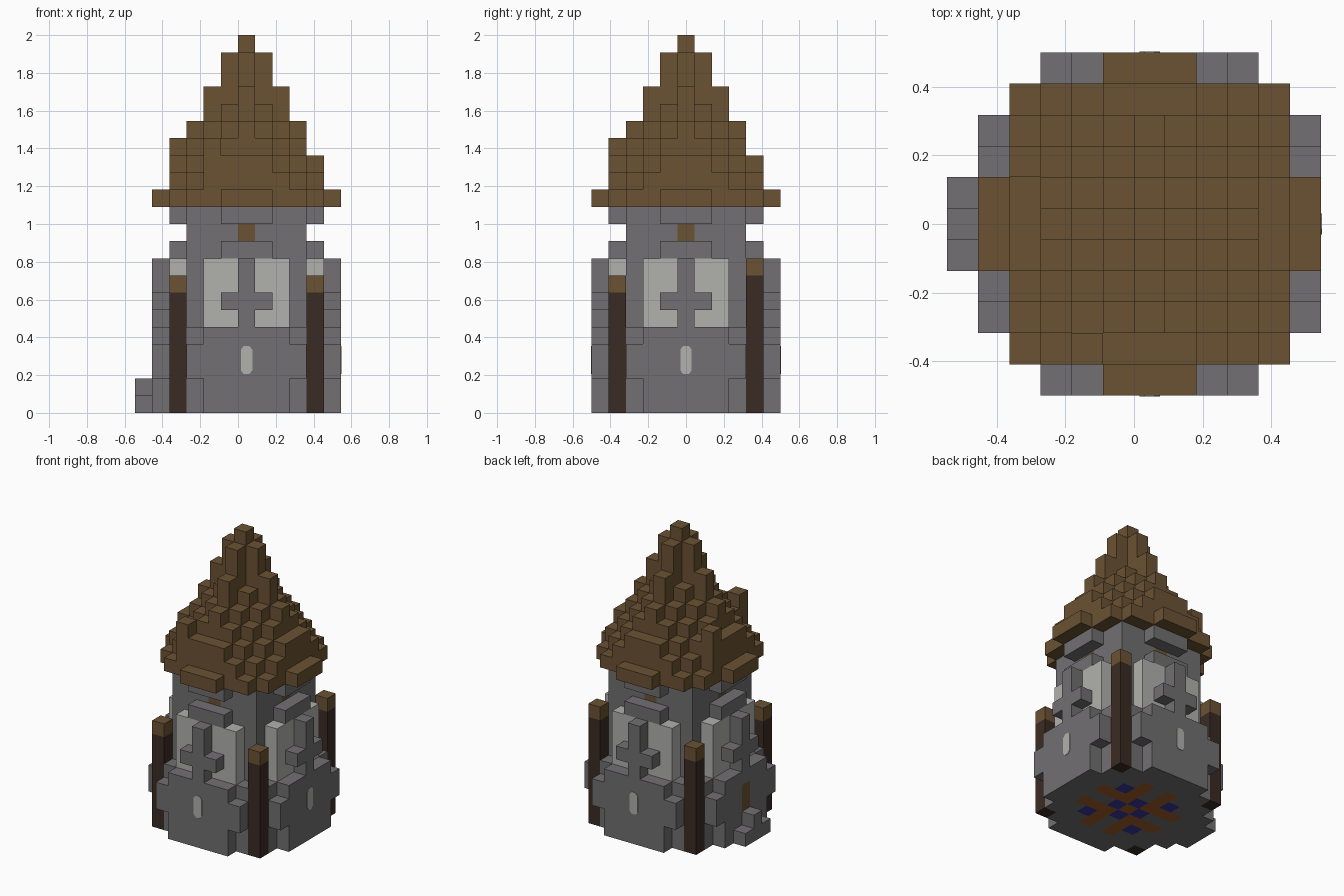
import bpy, bmesh, math
from mathutils import Vector, Matrix

cube = bpy.data.objects.get("Cube")
if cube:
    bpy.data.objects.remove(cube)

U = 1 / 11          # block size
CX = U / 2          # the tower axis is offset by half a block


def material(name, rgb):
    m = bpy.data.materials.new(name)
    m.use_nodes = True
    m.diffuse_color = (*rgb, 1)
    m.node_tree.nodes["Principled BSDF"].inputs["Base Color"].default_value = (*rgb, 1)
    return m


STONE = material("grey stone", (0.168, 0.162, 0.168))
ROOF = material("brown wood", (0.147, 0.084, 0.033))
PALE = material("pale glass", (0.44, 0.44, 0.42))
BARK = material("dark wood", (0.042, 0.024, 0.017))
RUG = material("orange brown floor", (0.35, 0.11, 0.02))
BLUE = material("blue floor", (0.04, 0.035, 0.33))


def finish(name, bm, mats):
    mesh = bpy.data.meshes.new(name)
    bm.to_mesh(mesh)
    bm.free()
    for m in mats:
        mesh.materials.append(m)
    ob = bpy.data.objects.new(name, mesh)
    bpy.context.collection.objects.link(ob)
    return ob


def block(i0, i1, j0, j1, k0, k1):
    return {(i, j, k) for i in range(i0, i1 + 1)
            for j in range(j0, j1 + 1) for k in range(k0, k1 + 1)}


def around(cells):
    """Repeat cells given as (along, outward, up) on all four sides."""
    out = set()
    for t, d, k in cells:
        out |= {(t, -d, k), (d, t, k), (-t, d, k), (-d, -t, k)}
    return out


AXES = [Vector(a) for a in ((1, 0, 0), (-1, 0, 0), (0, 1, 0), (0, -1, 0), (0, 0, 1), (0, 0, -1))]


def build(name, cells, mats, rule=None):
    """Skin a set of blocks; rule(cell, normal) picks a material slot."""
    bm = bmesh.new()
    for c in cells:
        for n in AXES:
            if tuple(int(a + b) for a, b in zip(c, n)) in cells:
                continue
            s = Vector((n.y, n.z, n.x))
            t = n.cross(s)
            mid = Vector(c) + Vector((0, 0, 0.5)) + n / 2
            corners = [mid + (s * a + t * b) / 2 for a, b in ((-1, -1), (1, -1), (1, 1), (-1, 1))]
            f = bm.faces.new([bm.verts.new(p * U + Vector((CX, 0, 0))) for p in corners])
            f.material_index = rule(c, n) if rule else 0
    bmesh.ops.remove_doubles(bm, verts=bm.verts, dist=0.001)
    return finish(name, bm, mats)


# Wide stone base with a painted floor underneath and a door on one side
base = block(-4, 4, -3, 3, 0, 4) | block(-3, 3, -4, 4, 0, 4)
base |= around(block(-2, 2, 5, 5, 0, 4) | block(-3, 3, 5, 5, 2, 3))


def base_colour(c, n):
    i, j, k = c
    a, b = sorted((abs(i), abs(j)))
    if n.z < 0 and k == 0:
        if (a, b) in {(0, 1), (2, 2)}:
            return 3
        if (a, b) in {(0, 0), (1, 1), (1, 2), (1, 3)}:
            return 2
    if n.x < 0 and i == -5 and j == 0 and k in (2, 3):
        return 1
    return 0


build("stone_base", base, [STONE, ROOF, RUG, BLUE], base_colour)

# Narrow upper tower with a small hatch on each side
build("upper_tower", block(-3, 3, -3, 3, 5, 11), [STONE, ROOF],
      lambda c, n: int(c[2] == 10 and n.z == 0 and (c[0] == 0 or c[1] == 0)))

# Windows, their cross-shaped mullions, hoods and corbels
build("window_panes", around(block(-2, -1, 4, 4, 5, 8) | block(1, 2, 4, 4, 5, 8)), [PALE])
build("window_crosses", around(block(0, 0, 4, 5, 5, 8) | block(-1, 1, 5, 5, 6, 6)), [STONE])
build("window_hoods", around(block(-1, 1, 4, 4, 9, 9)), [STONE])
build("roof_corbels", around(block(-1, 1, 4, 4, 11, 11)), [STONE])

# Entrance steps
build("entrance_steps", block(-6, -6, -1, 1, 0, 0) | block(-6, -6, 0, 0, 1, 1), [STONE])

# Corner posts with light caps, one taller than the rest
for name, i, j in (("front_right_post", -4, -4), ("front_left_post", 4, -4),
                   ("back_right_post", -4, 4), ("back_left_post", 4, 4)):
    top = 8 if i > 0 and j > 0 else 7
    build(name, block(i, i, j, j, 0, top), [BARK, ROOF], lambda c, n: int(c[2] == top))

# Stepped roof: column tops by distance from the axis
TOPS = {(0, 0): 21, (0, 1): 20, (1, 1): 17, (0, 2): 18, (1, 2): 16, (2, 2): 15,
        (0, 3): 16, (1, 3): 15, (2, 3): 14, (3, 3): 13,
        (0, 4): 14, (1, 4): 14, (2, 4): 13, (3, 4): 12, (0, 5): 12, (1, 5): 12}
RAISED = {(-2, -4), (-4, 2)}
roof = set()
for i in range(-5, 6):
    for j in range(-5, 6):
        top = TOPS.get(tuple(sorted((abs(i), abs(j)))))
        if top:
            roof |= block(i, i, j, j, 12, 15 if (i, j) in RAISED else top)
build("stepped_roof", roof, [ROOF])

# Arrow slits on the three sides without a door
for name, turn in (("front_slit", 0), ("left_slit", 90), ("back_slit", 180)):
    bm = bmesh.new()
    half = [(0.03, 0.055), (0.015, 0.075), (-0.015, 0.075), (-0.03, 0.055)]
    ring = half + [(-x, -z) for x, z in half]
    face = bm.faces.new([bm.verts.new((x, -5.5 * U, 0.28 + z)) for x, z in ring])
    out = bmesh.ops.extrude_face_region(bm, geom=[face])["geom"]
    bmesh.ops.translate(bm, vec=(0, -0.003, 0), verts=[v for v in out if isinstance(v, bmesh.types.BMVert)])
    bmesh.ops.recalc_face_normals(bm, faces=bm.faces)
    bm.transform(Matrix.Translation((CX, 0, 0)) @ Matrix.Rotation(math.radians(turn), 4, 'Z'))
    finish(name, bm, [PALE])
